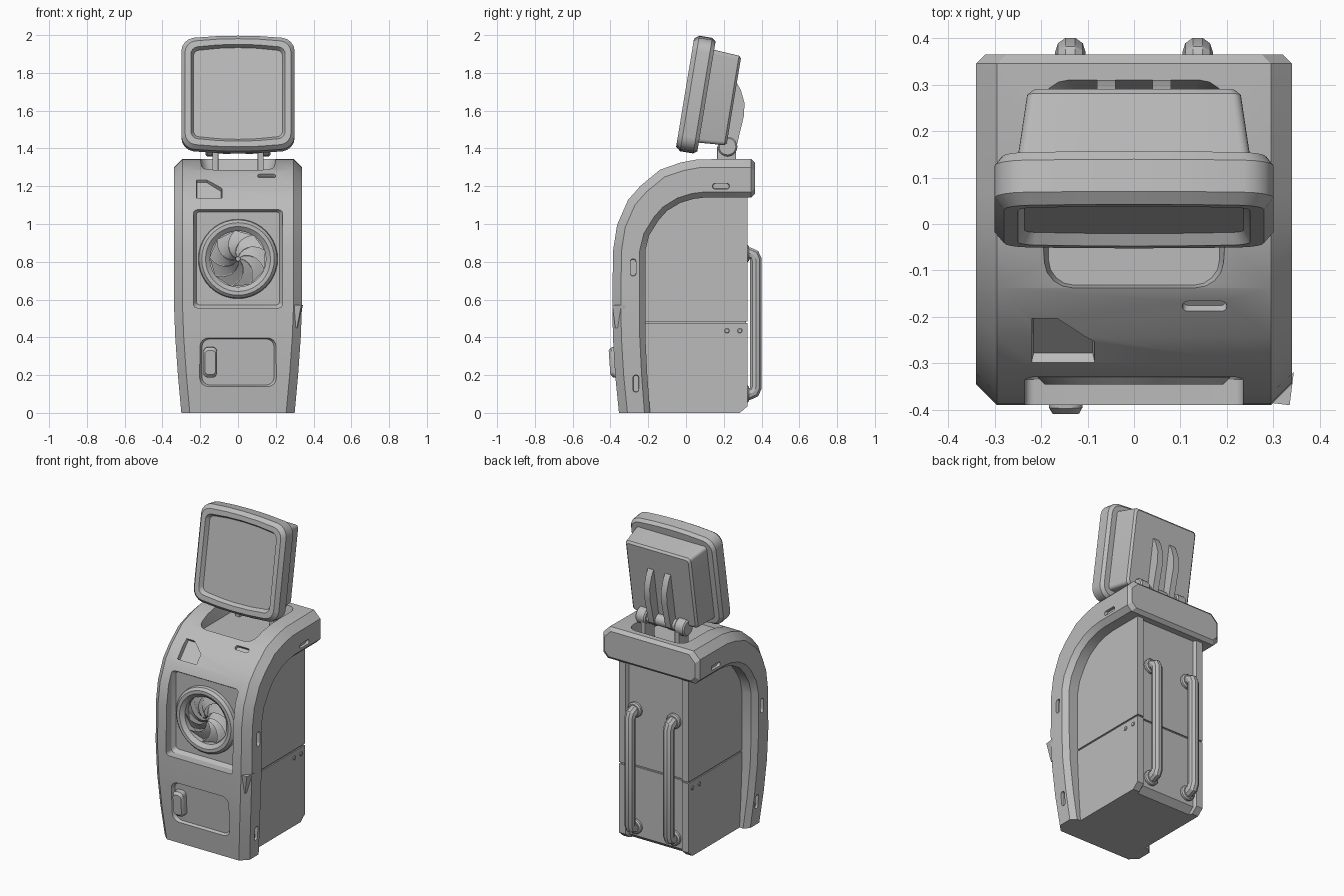
import bpy, bmesh
from math import radians, sin, cos, pi
from mathutils import Matrix, Vector

cube = bpy.data.objects.get("Cube")
if cube:
    bpy.data.objects.remove(cube, do_unlink=True)

grey = bpy.data.materials.new("plain_grey")
grey.use_nodes = True
grey.diffuse_color = (0.5, 0.5, 0.5, 1)
grey.node_tree.nodes["Principled BSDF"].inputs["Base Color"].default_value = (0.5, 0.5, 0.5, 1)
parts = []
FRONT = Matrix.Rotation(radians(90), 4, 'X')    # local z becomes -y


def at(x, y, z, rot=None):
    return Matrix.Translation((x, y, z)) @ (rot or Matrix.Identity(4))


def tilt(deg, axis='X'):
    return Matrix.Rotation(radians(deg), 4, axis)


def add(name, bm, matrix=None):
    if matrix:
        bm.transform(matrix)
    bmesh.ops.recalc_face_normals(bm, faces=bm.faces)
    me = bpy.data.meshes.new(name)
    bm.to_mesh(me)
    bm.free()
    me.materials.append(grey)
    ob = bpy.data.objects.new(name, me)
    bpy.context.scene.collection.objects.link(ob)
    parts.append(ob)
    return ob


def loft(name, rings, matrix=None, caps=True):
    bm = bmesh.new()
    loops = [[bm.verts.new(p) for p in r] for r in rings]
    n = len(loops[0])
    for a, b in zip(loops, loops[1:]):
        for i in range(n):
            j = (i + 1) % n
            bm.faces.new((a[i], a[j], b[j], b[i]))
    if caps:
        bm.faces.new(loops[0])
        bm.faces.new(loops[-1])
    return add(name, bm, matrix)


def rrect(w, h, r, bow=0):
    pts = []
    for k, (sx, sy) in enumerate([(1, 1), (-1, 1), (-1, -1), (1, -1)]):
        for j in range(5):
            t = pi / 2 * (k + j / 4)
            pts.append((sx * (w - r) + r * cos(t), sy * (h - r) + r * sin(t)))
        if k in (0, 2):
            pts += [(f * sx * (w - r), sy * h) for f in (0.5, 0, -0.5)]
    return [(a, b + (1 if b > 0 else -1) * bow * (1 - (a / w) ** 2)) for a, b in pts]


def circle(r, n=32):
    return [(r * cos(2 * pi * i / n), r * sin(2 * pi * i / n)) for i in range(n)]


def lift(pts, z, s=1):
    return [(a * s, b * s, z) for a, b in pts]


def cylinder(name, r, length, matrix, bevel=0.008):
    h = length / 2
    return loft(name, [lift(circle(r - bevel, 20), -h), lift(circle(r, 20), bevel - h),
                       lift(circle(r, 20), h - bevel), lift(circle(r - bevel, 20), h)], matrix)


def cut(target, pts, depth, matrix, taper=0.94, reach=0.1):
    cutter = loft("cutter", [lift(pts, -depth, taper), lift(pts, 0), lift(pts, reach)], matrix)
    parts.remove(cutter)
    mod = target.modifiers.new("cut", 'BOOLEAN')
    mod.operation, mod.solver, mod.object = 'DIFFERENCE', 'EXACT', cutter
    bake(target)
    bpy.data.objects.remove(cutter, do_unlink=True)


def bake(ob):
    deps = bpy.context.evaluated_depsgraph_get()
    me = bpy.data.meshes.new_from_object(ob.evaluated_get(deps))
    ob.modifiers.clear()
    ob.data = me


# Arched shell: outer and inner side profile, chamfered cross-section
outer = [(-.355, 0), (-.375, .2), (-.387, .4), (-.39, .6), (-.386, .86), (-.365, .995), (-.307, 1.127),
         (-.243, 1.2), (-.138, 1.287), (-.03, 1.325), (.06, 1.342), (.345, 1.345), (.365, 1.325)]
inner = [(-.19, 0), (-.205, .2), (-.215, .4), (-.215, .6), (-.215, .86), (-.195, .94), (-.145, 1.02),
         (-.1, 1.07), (-.03, 1.112), (.04, 1.133), (.1, 1.14), (.345, 1.14), (.365, 1.16)]


def half_width(z):
    return 0.34 - 0.04 * max(0, 1 - z / 0.6) ** 1.5


rings = []
for o, n in zip(outer, inner):
    o, n = Vector(o), Vector(n)
    w = half_width(o.y) - (0.02 if o.x > 0.35 else 0)
    d = (n - o).normalized()
    side = [(w - 0.045, o), (w, o + d * 0.045), (w, n - d * 0.03), (w - 0.03, n)]
    rings.append([(x, p.x, p.y) for x, p in side] + [(-x, p.x, p.y) for x, p in reversed(side)])
shell = loft("arched_shell", rings)

# Recesses in the shell
cut(shell, rrect(.235, .262, .02), .025, at(0, -.335, .818, FRONT))
cut(shell, circle(.155), .06, at(0, -.32, .815, FRONT), 1)
cut(shell, rrect(.203, .13, .045), .02, at(0, -.38, .268, tilt(94)))
cut(shell, rrect(.2, .23, .06), .085, at(0, .08, 1.345), 0.92)
tag = [(-.07, .067), (-.015, .067), (.065, 0), (.065, -.067), (-.07, -.067)]
cut(shell, tag, .02, at(-.15, -.25, 1.185, tilt(48)), reach=.06)
cut(shell, rrect(.048, .014, .012), .02, at(.152, -.178, 1.256, tilt(39)), reach=.05)
for s in (1, -1):
    for y, z, a, b in ((-.28, .77, .045, .015), (-.265, .155, .045, .015), (.185, 1.2, .014, .045)):
        cut(shell, rrect(a, b, .012), .018, at(s * half_width(z), y, z, tilt(90 * s, 'Y')), reach=.05)

# Small wedge on the left front edge
loft("edge_wedge", [[(.295, -.385, .57), (.335, -.39, .57), (.344, -.318, .57)],
                    [(.305, -.37, .45), (.312, -.375, .45), (.315, -.36, .45)]])


# Cabinet body with a recessed back between corner strips
def plan(z, b=0, inset=0):
    h = [(.245 - inset, -.22), (.245 - inset, .325 - b), (.2, .325 - b), (.19, .305 - b)]
    return [(x, y, z) for x, y in h] + [(-x, y, z) for x, y in reversed(h)]


loft("body_lower", [plan(0, .04), plan(.035), plan(.475)])
loft("body_seam", [plan(.47, .008, .008), plan(.49, .008, .008)])
loft("body_upper", [plan(.485), plan(1.16)])
for s in (1, -1):
    for y in (.217, .285):
        cylinder("rivet", .013, .012, at(s * .245, y, .435, tilt(90, 'Y')), .003)

# Rear pipe handles with flanges
for s in (1, -1):
    x = s * .137
    cu = bpy.data.curves.new("pipe", 'CURVE')
    cu.dimensions, cu.bevel_depth, cu.bevel_resolution, cu.use_fill_caps = '3D', .033, 3, True
    path = [(.29, .845), (.335, .845), (.36, .835), (.37, .81), (.37, .135), (.36, .11), (.335, .1), (.29, .1)]
    sp = cu.splines.new('POLY')
    sp.points.add(len(path) - 1)
    for p, (y, z) in zip(sp.points, path):
        p.co = (x, y, z, 1)
    tmp = bpy.data.objects.new("pipe_path", cu)
    bpy.context.scene.collection.objects.link(tmp)
    deps = bpy.context.evaluated_depsgraph_get()
    bm = bmesh.new()
    bm.from_mesh(bpy.data.meshes.new_from_object(tmp.evaluated_get(deps)))
    bpy.data.objects.remove(tmp, do_unlink=True)
    add("rear_pipe", bm)
    for z in (.845, .1):
        cylinder("pipe_flange", .047, .03, at(x, .318, z, FRONT))

# Fan: ring, back disc and swept blades
profile = [(.212, .3), (.207, .33), (.192, .345), (.172, .345), (.148, .325), (.148, .262)]
loft("fan_ring", [lift(circle(r, 40), d) for r, d in profile], at(0, 0, .815, FRONT), False)
loft("fan_back", [lift(circle(.154), .262), lift(circle(.154), .285)], at(0, 0, .815, FRONT))
bm = bmesh.new()
for k in range(9):
    a0, prev = 2 * pi * k / 9, None
    for i in range(7):
        t = i / 6
        r, a = .012 + .138 * t, a0 - 1.1 * t
        pair = [bm.verts.new((r * cos(a + da), r * sin(a + da), d)) for da, d in ((0, .322), (.66, .292))]
        if prev:
            bm.faces.new((prev[0], pair[0], pair[1], prev[1]))
        prev = pair
add("fan_blades", bm, at(0, 0, .815, FRONT))

# Door latch
latch = rrect(.036, .08, .025)
loft("door_latch", [lift(latch, -.03), lift(latch, .008), lift(latch, .022, .8)],
     at(-.147, -.383, .268, tilt(94)))

# Tilted screen head
HEAD = at(0, -.005, 1.695, tilt(-9.4) @ FRONT)


def bezel(inset, d):
    return lift(rrect(.3 - inset, .292 - inset, .065 - inset * .6, .018), -d)


loft("screen_bezel", [bezel(.015, .115), bezel(0, .095), bezel(0, .025), bezel(.02, 0),
                      bezel(.05, 0), bezel(.064, .025)], HEAD)
loft("screen_housing", [lift(rrect(w, h, .02), -d) for w, h, d in
                        ((.252, .25, .1), (.23, .24, .25), (.218, .228, .262))], HEAD)

# Mounting fins on the back of the head, and the hinge
fin = [(.2, 1.42), (.22, 1.74), (.27, 1.745), (.29, 1.71), (.31, 1.64), (.306, 1.57), (.265, 1.4), (.23, 1.37)]
for s in (1, -1):
    loft("mount_fin", [[(s * .06 + dx, y, z) for y, z in fin] for dx in (-.02, .02)])
    loft("hinge_post", [lift(rrect(.016, .05, .004), z) for z in (1.24, 1.41)], at(s * .12, .215, 0))
    cylinder("hinge_knob", .052, .07, at(s * .137, .22, 1.41, tilt(90, 'Y')))
cylinder("hinge_bar", .036, .3, at(0, .22, 1.41, tilt(90, 'Y')))

# Smooth shading with sharp edges kept
bpy.ops.object.select_all(action='DESELECT')
for ob in parts:
    ob.select_set(True)
bpy.context.view_layer.objects.active = shell
bpy.ops.object.shade_smooth_by_angle(angle=radians(25))
